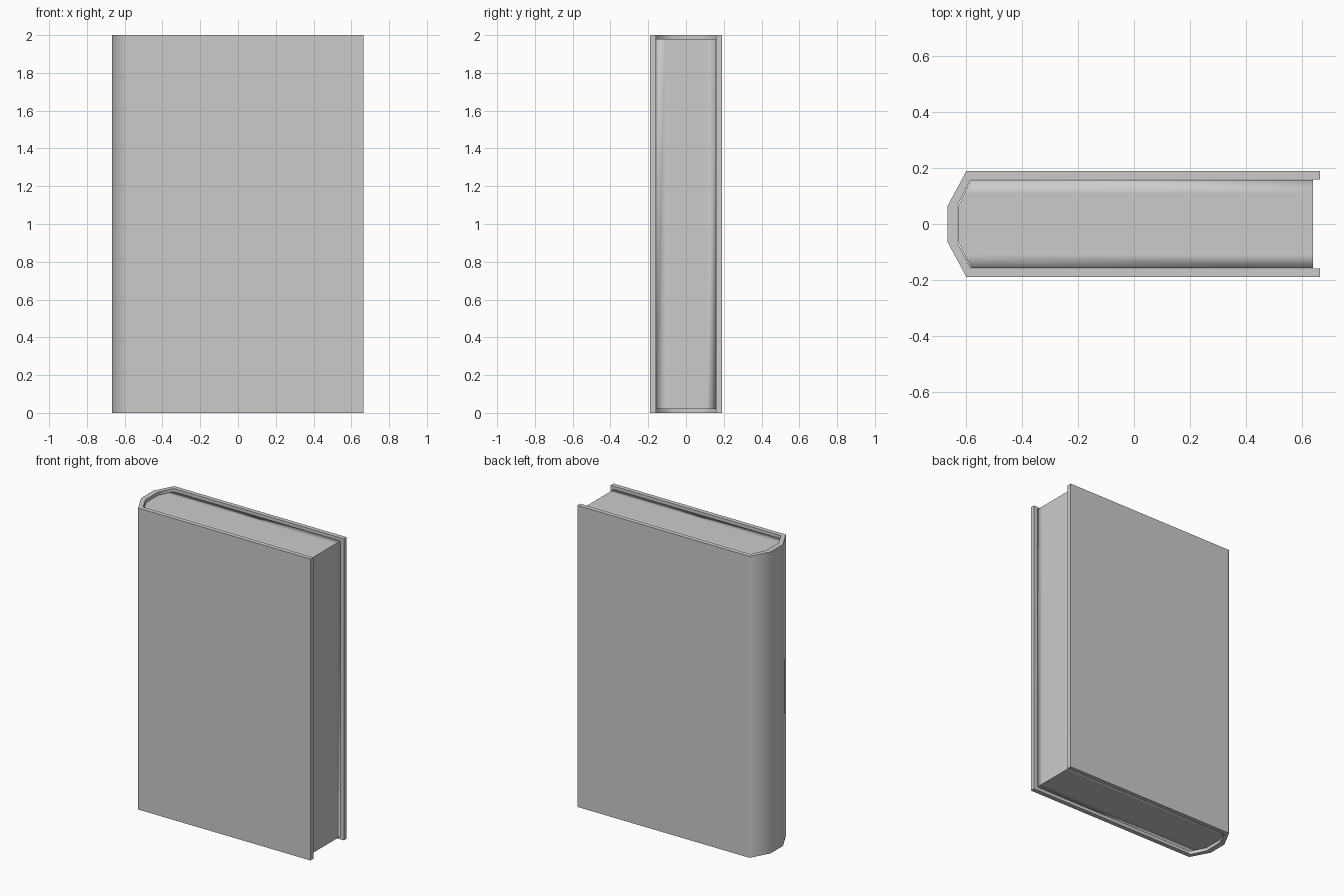
import bpy, bmesh, math

if "Cube" in bpy.data.objects:
    bpy.data.objects.remove(bpy.data.objects["Cube"])


def finish(name, bm):
    bmesh.ops.recalc_face_normals(bm, faces=bm.faces)
    mesh = bpy.data.meshes.new(name)
    bm.to_mesh(mesh)
    bm.free()
    obj = bpy.data.objects.new(name, mesh)
    bpy.context.collection.objects.link(obj)
    return obj


def mirrored(half):
    """Complete a profile given for y > 0 by reflecting it in y."""
    return half + [(x, -y) for x, y in reversed(half)]


# Cover: front board, faceted spine and back board as one bent strip
outer = mirrored([(0.665, 0.19), (0.65, 0.19), (-0.585, 0.19), (-0.60, 0.19), (-0.667, 0.065)])
inner = mirrored([(0.665, 0.16), (0.65, 0.16), (-0.57, 0.16), (-0.585, 0.16), (-0.632, 0.065)])
bm = bmesh.new()
levels = (0.0, 0.015, 1.985, 2.0)
out = [[bm.verts.new((x, y, z)) for x, y in outer] for z in levels]
inn = [[bm.verts.new((x, y, z)) for x, y in inner] for z in levels]
n, top = len(outer), len(levels) - 1
for k in range(top):
    for wall in (out, inn):
        for i in range(n - 1):
            bm.faces.new((wall[k][i], wall[k][i + 1], wall[k + 1][i + 1], wall[k + 1][i]))
    for i in (0, n - 1):
        bm.faces.new((out[k][i], inn[k][i], inn[k + 1][i], out[k + 1][i]))
for k in (0, top):
    for i in range(n - 1):
        bm.faces.new((out[k][i], out[k][i + 1], inn[k][i + 1], inn[k][i]))
cover = finish("cover", bm)
bpy.context.view_layer.objects.active = cover
cover.select_set(True)
bpy.ops.object.shade_smooth_by_angle(angle=math.radians(65))

# Page block: rectangular slices across the thickness, narrowing into the spine
slices = [(-0.158, -0.583), (-0.11, -0.607), (-0.063, -0.63),
          (0.063, -0.63), (0.11, -0.607), (0.158, -0.583)]
bm = bmesh.new()
rings = [[bm.verts.new((x, y, z)) for x, z in
          ((left, 0.02), (0.64, 0.02), (0.64, 1.98), (left, 1.98))]
         for y, left in slices]
for a, b in zip(rings, rings[1:]):
    for i in range(4):
        j = (i + 1) % 4
        bm.faces.new((a[i], a[j], b[j], b[i]))
bm.faces.new(rings[0])
bm.faces.new(rings[-1])
for f in bm.faces:
    f.smooth = True
# Corners of the block stay crisp, edges against the boards shade softly
for e in bm.edges:
    if abs(e.verts[0].co.y - e.verts[1].co.y) > 0.001:
        e.smooth = False
finish("page_block", bm)
